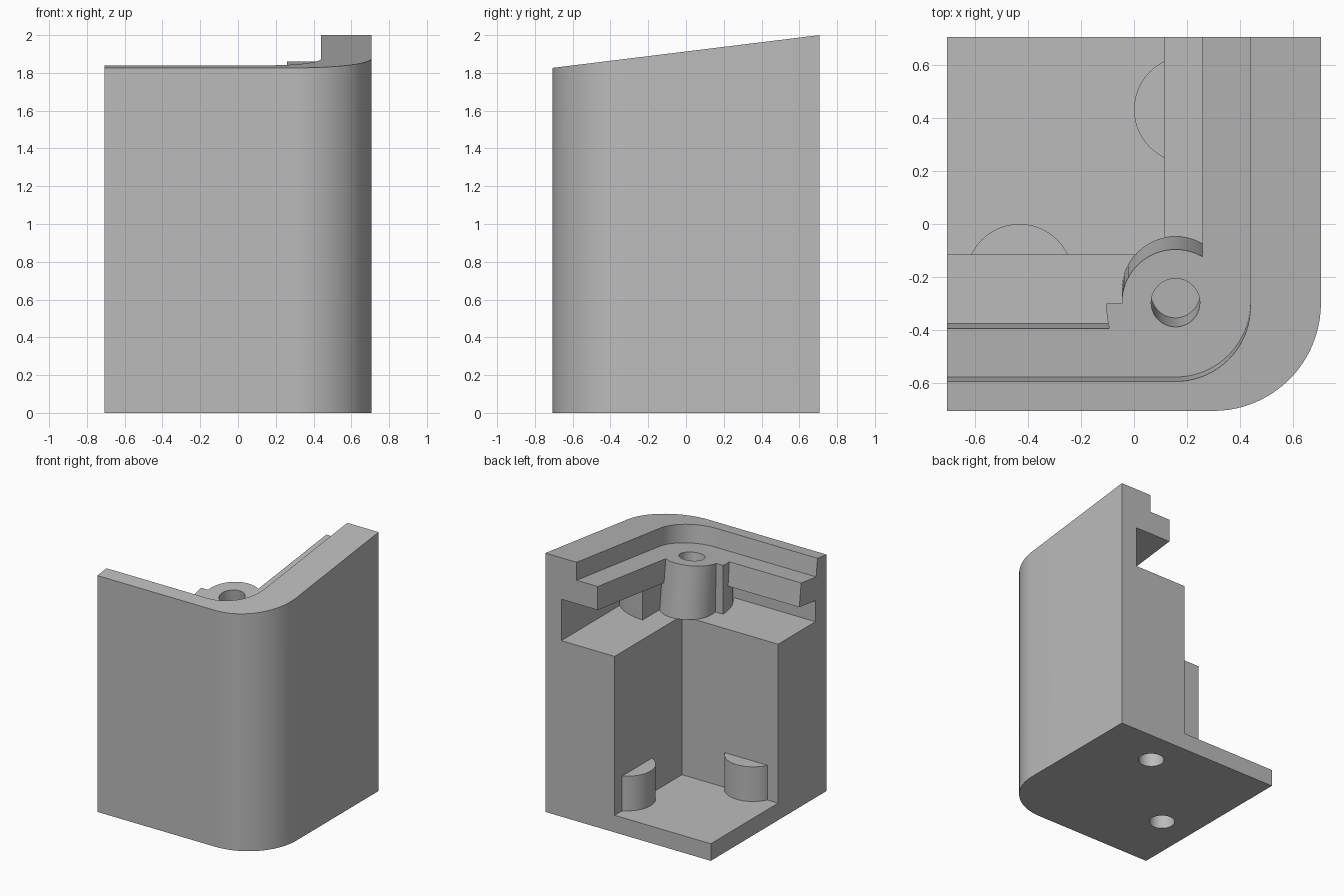
import bpy, bmesh, math
from mathutils import Matrix

old = bpy.data.objects.get("Cube")
if old:
    bpy.data.objects.remove(old, do_unlink=True)

grey = bpy.data.materials.new("plain_grey")
grey.use_nodes = True
colour = (0.5, 0.5, 0.5, 1)
grey.diffuse_color = colour
grey.node_tree.nodes["Principled BSDF"].inputs["Base Color"].default_value = colour

HALF = 0.707
FAR = 1.2
FLOOR, SHELF = 0.132, 1.361
LEDGE, LIP_UNDERSIDE = 0.138, 0.318   # depths below the sloping top
CORNER = 0.3                          # centre offset of the outer round
# Frame of the sloping top: local z is its normal
TILT = Matrix.Translation((0, 0, 1.9132)) @ Matrix.Rotation(math.radians(7), 4, 'X')


def arc(cx, cy, r, start, end, steps=24):
    angles = [math.radians(start + (end - start) * i / steps) for i in range(steps + 1)]
    return [(cx + r * math.cos(a), cy + r * math.sin(a)) for a in angles]


def circle(cx, cy, r):
    return arc(cx, cy, r, 0, 360, 64)[:-1]


def rect(x0, x1, y0, y1):
    return [(x0, y0), (x1, y0), (x1, y1), (x0, y1)]


def rounded(x0, x1, y0, y1, r):
    """Rectangle with its front left corner rounded."""
    return [(x0, y0)] + arc(x1 - r, y0 + r, r, -90, 0) + [(x1, y1), (x0, y1)]


def prism(name, outline, z0, z1, frame=Matrix()):
    bm = bmesh.new()
    base = bm.faces.new([bm.verts.new((x, y, z0)) for x, y in outline])
    top = bmesh.ops.extrude_face_region(bm, geom=[base])["geom"]
    bmesh.ops.translate(bm, vec=(0, 0, z1 - z0),
                        verts=[v for v in top if isinstance(v, bmesh.types.BMVert)])
    bmesh.ops.recalc_face_normals(bm, faces=bm.faces)
    bm.transform(frame)
    mesh = bpy.data.meshes.new(name)
    bm.to_mesh(mesh)
    bm.free()
    mesh.materials.append(grey)
    obj = bpy.data.objects.new(name, mesh)
    bpy.context.collection.objects.link(obj)
    return obj


def combine(target, tool, operation='DIFFERENCE'):
    mod = target.modifiers.new("combine", 'BOOLEAN')
    mod.operation, mod.solver, mod.object = operation, 'EXACT', tool
    bpy.context.view_layer.objects.active = target
    bpy.ops.object.modifier_apply(modifier=mod.name)
    bpy.data.objects.remove(tool, do_unlink=True)


def above(depth):
    """Everything higher than a depth below the sloping top."""
    return prism("slope_cutter", rect(-2, 2, -2, 2), -depth, 1.5, TILT)


# Solid block with rounded corner and sloping top
body = prism("corner_bracket", rounded(-HALF, HALF, -HALF, HALF, HALF - CORNER), 0, 2.3)
combine(body, above(0))

# Shallow recess inside the rim
combine(body, prism("recess_cutter", rounded(-FAR, 0.44, -0.6, FAR, 0.283), -LEDGE, 0.5, TILT))

# Channel under the lip
channel = prism("channel_cutter", rounded(-FAR, 0.57, -0.57, FAR, 0.27), SHELF - 0.001, 2.3)
combine(channel, above(LIP_UNDERSIDE))
combine(body, channel)

# Opening between the lips
combine(body, prism("opening_cutter", rect(-FAR, 0.26, -0.4155, FAR), -LIP_UNDERSIDE - 0.02, 0.5, TILT))

# Corner pillar: three quarters of a disc, cut level with the ledge
outline = (arc(CORNER, -CORNER, 0.405, 180, 265) + arc(CORNER, -CORNER, 0.3, 275, 355)
           + arc(CORNER, -CORNER, 0.4, 0, 90) + [(CORNER, -CORNER)])
pillar = prism("pillar", outline, SHELF - 0.08, 2.3)
combine(pillar, above(LEDGE))
combine(body, pillar, 'UNION')

# Tilted screw boss
combine(body, prism("boss", circle(0.157, -0.317, 0.203), -LEDGE - 0.45, -LEDGE, TILT), 'UNION')
combine(body, prism("boss_hole_cutter", circle(0.157, -0.317, 0.092), -LEDGE - 0.28, 0.2, TILT))

# Open inside above the floor
combine(body, prism("inside_cutter", rect(-FAR, 0.115, -0.115, FAR), FLOOR, SHELF))

# Floor bosses against the inner walls, with blind holes from below
for x, y in ((0.202, 0.433), (-0.433, -0.202)):
    combine(body, prism("floor_boss", circle(x, y, 0.202), FLOOR - 0.06, 0.4), 'UNION')
    combine(body, prism("floor_hole_cutter", circle(x, y, 0.092), -0.2, 0.28))

bpy.ops.object.select_all(action='DESELECT')
body.select_set(True)
bpy.context.view_layer.objects.active = body
bpy.ops.object.shade_smooth_by_angle(angle=math.radians(25))
